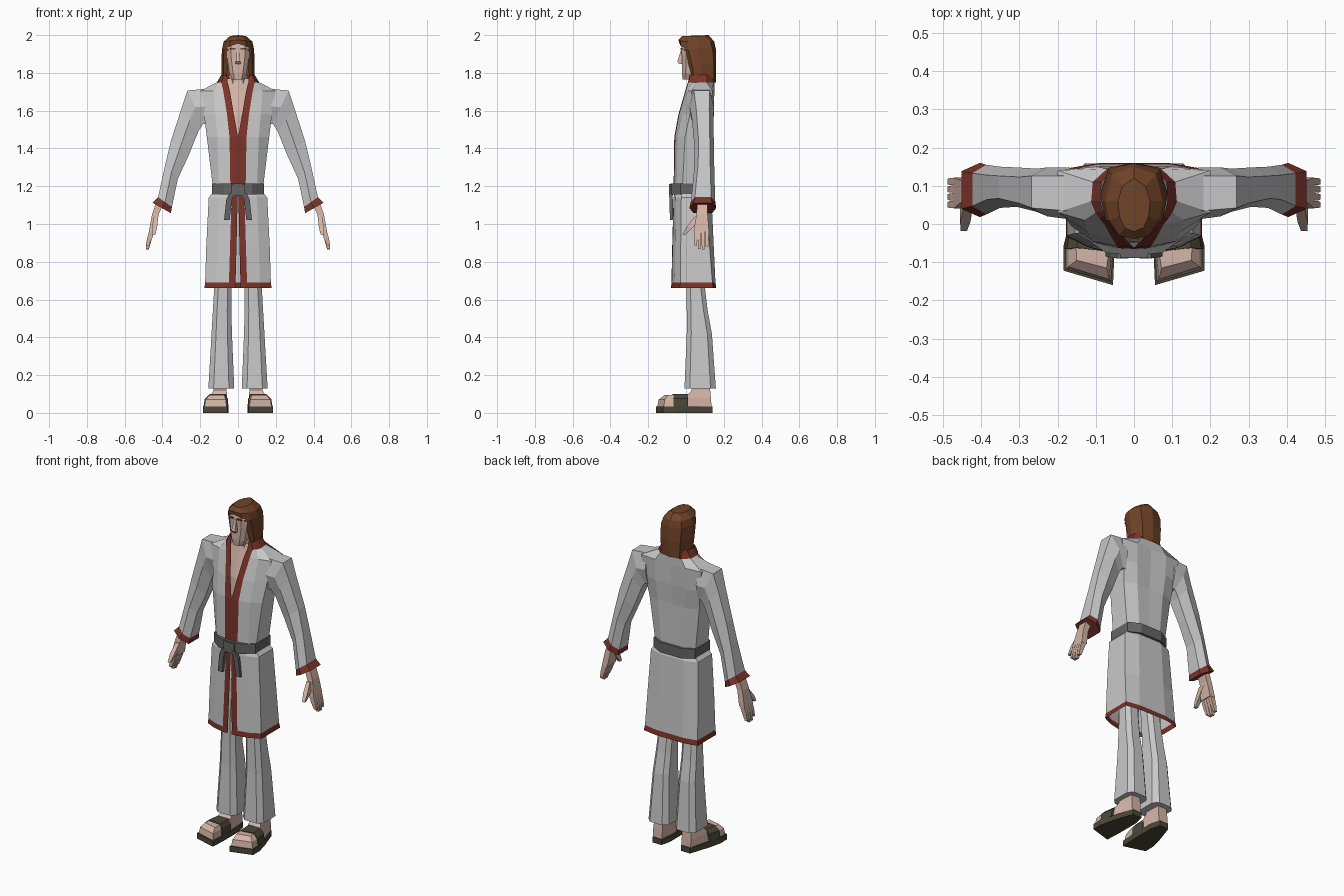
import bpy
import bmesh


def material(name, r, g, b):
    m = bpy.data.materials.new(name)
    m.diffuse_color = (r, g, b, 1)
    return m


CLOTH = material("pale_grey_cloth", 0.58, 0.58, 0.58)
TRIM = material("dark_red_trim", 0.20, 0.033, 0.022)
BELT = material("belt_grey", 0.13, 0.13, 0.13)
SKIN = material("skin", 0.66, 0.46, 0.385)
HAIR = material("brown_hair", 0.165, 0.056, 0.021)
SOLE = material("dark_olive_leather", 0.07, 0.062, 0.04)


def loft(name, rings, mats, closed=True, caps=(True, True), mirror=True, rule=None):
    """Skin a list of rings; rule(row, column) picks the material slot."""
    bm = bmesh.new()
    vs = [[bm.verts.new(p) for p in ring] for ring in rings]
    n = len(rings[0])
    for r in range(len(rings) - 1):
        for c in range(n if closed else n - 1):
            d = (c + 1) % n
            f = bm.faces.new((vs[r][c], vs[r][d], vs[r + 1][d], vs[r + 1][c]))
            f.material_index = rule(r, c) if rule else 0
    for use, ring, row in ((caps[0], vs[0], 0), (caps[1], vs[-1], len(rings) - 2)):
        if use:
            f = bm.faces.new(ring)
            f.material_index = rule(row, n - 1) if rule else 0
    bmesh.ops.recalc_face_normals(bm, faces=bm.faces)
    mesh = bpy.data.meshes.new(name)
    bm.to_mesh(mesh)
    bm.free()
    for m in mats:
        mesh.materials.append(m)
    ob = bpy.data.objects.new(name, mesh)
    bpy.context.collection.objects.link(ob)
    if mirror:
        mod = ob.modifiers.new("mirror", 'MIRROR')
        mod.use_clip = True
    return ob


def level(z, *pts):
    return [(x, y, z) for x, y in pts]


def rect(z, x0, x1, y0, y1, cut=0.0):
    """Rectangle at height z, with optional cut corners."""
    if not cut:
        return level(z, (x0, y0), (x1, y0), (x1, y1), (x0, y1))
    return level(z, (x0 + cut, y0), (x1 - cut, y0), (x1, y0 + cut), (x1, y1 - cut),
                 (x1 - cut, y1), (x0 + cut, y1), (x0, y1 - cut), (x0, y0 + cut))


# Jacket: half shell from front edge to back centre, trim on the front edge and collar
loft("jacket", [
    level(1.17, (0, -.066), (.04, -.064), (.10, -.05), (.13, -.02), (.13, .10), (.07, .13), (0, .13)),
    level(1.46, (0, -.062), (.045, -.058), (.11, -.045), (.165, -.005), (.165, .11), (.09, .137), (0, .132)),
    level(1.58, (.022, -.04), (.058, -.037), (.12, -.022), (.18, .02), (.18, .13), (.10, .148), (0, .14)),
    level(1.705, (.043, -.004), (.078, 0), (.13, .01), (.20, .03), (.20, .14), (.10, .15), (0, .145)),
    level(1.75, (.055, .01), (.088, .012), (.10, .03), (.112, .06), (.108, .11), (.07, .145), (0, .15)),
    level(1.79, (.058, .02), (.075, .022), (.082, .035), (.088, .06), (.085, .11), (.06, .135), (0, .14)),
], [CLOTH, TRIM], closed=False, caps=(False, False),
    rule=lambda r, c: 1 if c == 0 or r == 4 else 0)

# Bare chest in the neckline and neck
loft("chest", [
    level(1.42, (0, -.048), (.015, -.048)),
    level(1.58, (0, -.033), (.045, -.027)),
    level(1.70, (0, .002), (.062, .008)),
    level(1.77, (0, .018), (.06, .03)),
], [SKIN], closed=False, caps=(False, False))
loft("neck", [rect(1.66, -.05, .05, .02, .11, .02), rect(1.84, -.045, .045, .015, .10, .02)],
     [SKIN], mirror=False)


# Sleeve: six-sided rings between the outer and inner arm line
def sleeve_ring(ox, oz, ix, iz, y0, y1):
    mx, mz, e = (ox + ix) / 2, (oz + iz) / 2, .022
    return [(ox, y0 + e, oz), (ox, y1 - e, oz), (mx, y1, mz),
            (ix, y1 - e, iz), (ix, y0 + e, iz), (mx, y0, mz)]


loft("sleeve", [sleeve_ring(*a) for a in (
    (.17, 1.715, .165, 1.53, .012, .148),
    (.268, 1.707, .185, 1.53, .02, .148),
    (.30, 1.61, .21, 1.49, .032, .145),
    (.355, 1.44, .258, 1.37, .045, .148),
    (.385, 1.315, .318, 1.24, .042, .15),
    (.423, 1.142, .35, 1.09, .025, .155),
    (.452, 1.112, .355, 1.057, .018, .16))],
    [CLOTH, TRIM], rule=lambda r, c: 1 if r == 5 else 0)

# Hand, fingers and thumb
loft("palm", [rect(1.11, .395, .435, .06, .115), rect(1.05, .42, .455, .055, .115),
              rect(.96, .437, .472, .04, .122)], [SKIN])
for i in range(4):
    y = .042 + .02 * i
    tip = (.885, .868, .866, .88)[i]
    loft("finger", [rect(.965, .44, .47, y, y + .019), rect(.92, .456, .482, y, y + .018),
                    rect(tip, .472, .488, y + .002, y + .016)], [SKIN])
loft("thumb", [rect(1.04, .422, .445, .045, .085), rect(.985, .428, .455, .005, .04),
               rect(.945, .437, .454, -.018, .0)], [SKIN])

# Skirt of the robe: open at the front, trim on the front edge and hem
loft("skirt", [
    level(1.17, (0, -.06), (.03, -.06), (.09, -.05), (.13, -.02), (.13, .10), (.07, .125), (0, .125)),
    level(1.14, (.002, -.066), (.034, -.065), (.10, -.055), (.155, -.025), (.155, .11), (.08, .135), (0, .135)),
    level(.88, (.008, -.073), (.042, -.071), (.11, -.058), (.168, -.028), (.168, .125), (.085, .147), (0, .147)),
    level(.69, (.013, -.077), (.048, -.075), (.115, -.06), (.174, -.03), (.174, .14), (.09, .156), (0, .156)),
    level(.66, (.013, -.079), (.049, -.077), (.116, -.062), (.178, -.032), (.178, .145), (.09, .16), (0, .16)),
], [CLOTH, TRIM], closed=False, caps=(False, False),
    rule=lambda r, c: 1 if c == 0 or r == 3 else 0)

# Belt, knot and hanging ends
belt_half = ((0, -.083), (.075, -.075), (.137, -.03), (.137, .11), (.07, .145), (0, .145))
loft("belt", [level(1.155, *belt_half), level(1.215, *belt_half)], [BELT], closed=False)
loft("belt_knot", [rect(1.15, -.033, .033, -.089, -.07), rect(1.212, -.036, .036, -.089, -.07)],
     [BELT], mirror=False)
loft("belt_end", [rect(1.02, .044, .074, -.085, -.07), rect(1.13, .032, .062, -.088, -.07),
                  rect(1.165, .015, .045, -.09, -.072)], [BELT])

# Trousers
loft("trouser_leg", [
    rect(.95, .005, .12, -.01, .10, .025),
    rect(.68, .033, .125, .002, .098, .022),
    rect(.54, .035, .133, .004, .115, .022),
    rect(.42, .032, .14, .004, .137, .024),
    rect(.13, .02, .157, -.008, .158, .028),
], [CLOTH])

# Sandals and feet
sole = ((.065, .14), (.125, .14), (.165, .02), (.185, -.06), (.185, -.122), (.055, -.16), (.05, -.05), (.05, .08))
loft("sandal_sole", [level(0, *sole), level(.033, *sole)], [SOLE])
loft("toes", [level(.03, (.06, -.152), (.178, -.118), (.178, -.06), (.055, -.07)),
              level(.07, (.065, -.145), (.172, -.112), (.172, -.06), (.058, -.07)),
              level(.094, (.072, -.115), (.15, -.095), (.152, -.06), (.065, -.07))], [SKIN])
loft("sandal_strap", [level(.03, (.05, -.075), (.183, -.065), (.17, .01), (.052, .01)),
                      level(.075, (.054, -.075), (.176, -.065), (.163, .01), (.055, .01)),
                      level(.099, (.068, -.072), (.15, -.062), (.14, .01), (.065, .01))], [SOLE])
loft("ankle", [level(.03, (.055, -.01), (.16, -.01), (.125, .135), (.065, .135)),
               level(.08, (.058, -.005), (.15, -.005), (.125, .132), (.064, .132)),
               level(.12, (.06, .03), (.13, .03), (.122, .128), (.065, .128)),
               level(.2, (.06, .035), (.13, .035), (.122, .12), (.065, .12))], [SKIN])

# Head with nose, brow and mouth
loft("head", [rect(1.765, -.03, .03, -.018, .06, .012), rect(1.80, -.046, .046, -.022, .09, .02),
              rect(1.88, -.058, .058, -.022, .11, .022), rect(1.93, -.06, .06, -.024, .11, .022),
              rect(1.975, -.05, .05, -.018, .11, .022)], [SKIN], mirror=False)
loft("nose", [rect(1.848, -.013, .013, -.036, -.015), rect(1.86, -.012, .012, -.046, -.015),
              rect(1.92, -.006, .006, -.027, -.015)], [SKIN], mirror=False)
loft("eyebrow", [rect(1.925, .012, .042, -.03, -.015), rect(1.933, .012, .042, -.03, -.015)], [HAIR])

# Hair: cap with a peaked fringe, and long sides and back
loft("hair_cap", [
    [(0, -.035, 1.955), (.045, -.026, 1.94), (.075, .01, 1.925), (.085, .06, 1.925), (.068, .14, 1.925), (0, .158, 1.925)],
    [(0, -.04, 1.975), (.04, -.03, 1.97), (.066, .01, 1.965), (.076, .06, 1.965), (.058, .13, 1.965), (0, .15, 1.965)],
    [(0, -.02, 1.995), (.025, -.01, 1.995), (.038, .02, 1.995), (.042, .06, 1.995), (.03, .10, 1.995), (0, .12, 2.0)],
], [HAIR], closed=False, caps=(False, True))
loft("long_hair", [
    level(1.75, (.06, .04), (.078, .05), (.085, .085), (.06, .148), (0, .158)),
    level(1.85, (.054, .012), (.078, .03), (.088, .08), (.066, .148), (0, .16)),
    level(1.93, (.05, -.015), (.074, .01), (.085, .06), (.068, .14), (0, .158)),
], [HAIR], closed=False, caps=(False, False))
